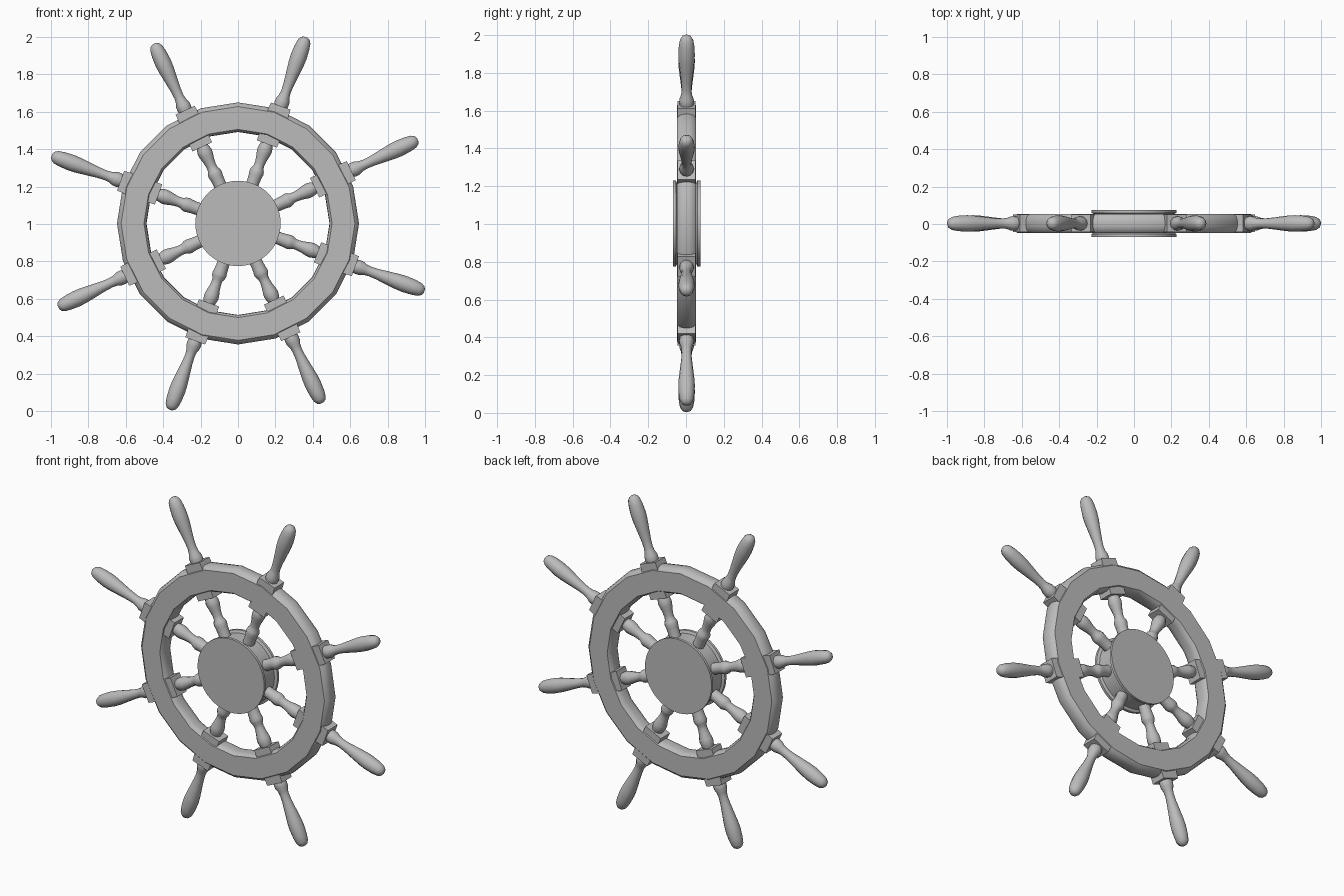
import bpy, bmesh, math
from mathutils import Matrix, Vector

cube = bpy.data.objects.get("Cube")
if cube:
    bpy.data.objects.remove(cube)

CENTRE = Vector((0, 0.003, 1.003))

grey = bpy.data.materials.new("plain grey")
grey.use_nodes = True
colour = (0.5, 0.5, 0.5, 1)
grey.diffuse_color = colour
grey.node_tree.nodes["Principled BSDF"].inputs["Base Color"].default_value = colour


def finish(name, bm, matrix, angle=40):
    bmesh.ops.recalc_face_normals(bm, faces=bm.faces)
    mesh = bpy.data.meshes.new(name)
    bm.to_mesh(mesh)
    bm.free()
    mesh.materials.append(grey)
    obj = bpy.data.objects.new(name, mesh)
    bpy.context.collection.objects.link(obj)
    obj.matrix_world = matrix
    bpy.ops.object.select_all(action='DESELECT')
    obj.select_set(True)
    bpy.context.view_layer.objects.active = obj
    bpy.ops.object.shade_smooth_by_angle(angle=math.radians(angle))
    return obj


def lathe(profile, sides, closed=False):
    """Revolve (radius, height) points about local z."""
    bm = bmesh.new()
    rings = [[bm.verts.new((r * math.cos(i * math.tau / sides),
                            r * math.sin(i * math.tau / sides), h))
              for i in range(sides)] for r, h in profile]
    pairs = list(zip(rings, rings[1:]))
    if closed:
        pairs.append((rings[-1], rings[0]))
    else:
        bm.faces.new(rings[0])
        bm.faces.new(rings[-1])
    for a, b in pairs:
        for i in range(sides):
            j = (i + 1) % sides
            bm.faces.new((a[i], a[j], b[j], b[i]))
    return bm


def block(width, depth, low, high, taper):
    """Square collar along local z, slightly narrower at the top."""
    bm = bmesh.new()
    bmesh.ops.create_cube(bm, size=1)
    for v in bm.verts:
        k = taper if v.co.z > 0 else 1
        v.co = (v.co.x * width * k, v.co.y * depth, low if v.co.z < 0 else high)
    return bm


# Rim and hub turn about the front-to-back axis
axle = Matrix.Translation(CENTRE) @ Matrix.Rotation(math.pi / 2, 4, 'X')
half_rim = [(0.503, 0.05), (0.625, 0.05), (0.641, 0.036), (0.647, 0.014)]
inner = [(0.489, 0.014), (0.492, 0.036)]
upper = inner + half_rim
rim = upper + [(r, -h) for r, h in reversed(upper)]
finish("rim", lathe(rim, 20, closed=True), axle)

half_hub = [(0.228, 0.073), (0.228, 0.057), (0.212, 0.05)]
finish("hub", lathe(half_hub + [(r, -h) for r, h in reversed(half_hub)], 48), axle)

# Turned spokes and handles, with collars where they meet the rim
spoke = [(0.034, 0.18), (0.034, 0.24), (0.036, 0.27), (0.039, 0.29),
         (0.036, 0.305), (0.028, 0.32), (0.027, 0.34), (0.031, 0.37),
         (0.038, 0.40), (0.040, 0.42), (0.036, 0.44), (0.030, 0.46)]
handle = [(0.034, 0.65), (0.039, 0.68), (0.038, 0.70), (0.029, 0.725),
          (0.026, 0.75), (0.028, 0.79), (0.035, 0.85), (0.042, 0.91),
          (0.044, 0.95), (0.041, 1.0), (0.035, 1.035), (0.024, 1.053),
          (0.010, 1.06)]
for n in range(8):
    angle = math.radians(25 + 45 * n)
    out = Matrix.Translation(CENTRE) @ Matrix.Rotation(math.pi / 2 - angle, 4, 'Y')
    finish(f"spoke_{n + 1}", lathe(spoke, 12), out, 60)
    finish(f"handle_{n + 1}", lathe(handle, 12), out, 60)
    finish(f"inner_collar_{n + 1}", block(0.115, 0.09, 0.452, 0.505, 1), out, 20)
    finish(f"outer_collar_{n + 1}", block(0.118, 0.094, 0.61, 0.668, 0.95), out, 20)
